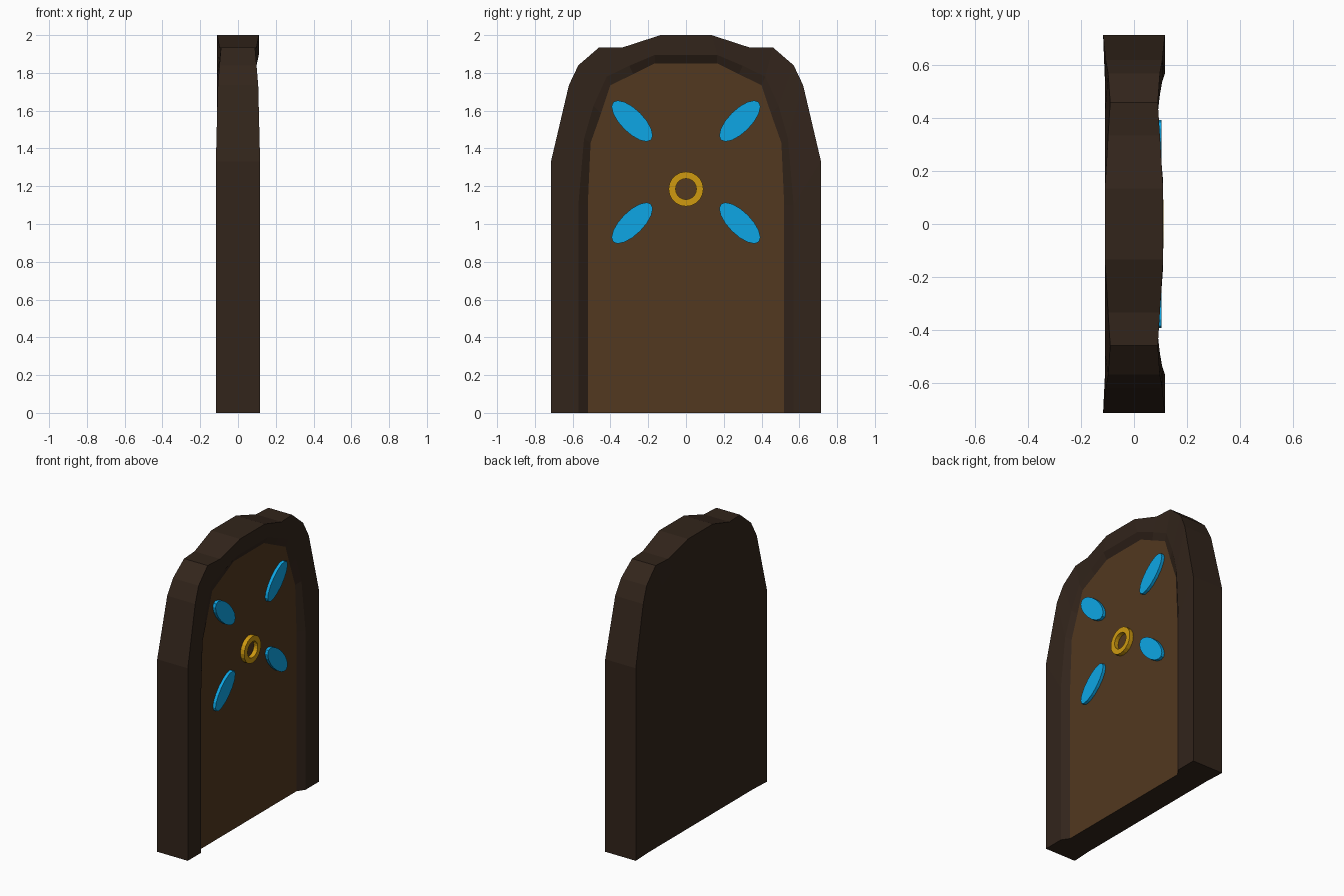
import bpy, bmesh
from math import cos, sin, pi, radians

if "Cube" in bpy.data.objects:
    bpy.data.objects.remove(bpy.data.objects["Cube"])


def material(name, rgb):
    m = bpy.data.materials.new(name)
    m.diffuse_color = (*rgb, 1)
    m.use_nodes = True
    m.node_tree.nodes["Principled BSDF"].inputs["Base Color"].default_value = m.diffuse_color
    return m


dark_wood = material("dark_wood", (0.032, 0.018, 0.011))
wood = material("wood", (0.085, 0.040, 0.014))
blue = material("blue", (0.004, 0.38, 0.78))
gold = material("gold", (0.62, 0.32, 0.005))


def finish(bm, name, mat):
    bmesh.ops.recalc_face_normals(bm, faces=bm.faces)
    mesh = bpy.data.meshes.new(name)
    bm.to_mesh(mesh)
    bm.free()
    mesh.materials.append(mat)
    obj = bpy.data.objects.new(name, mesh)
    bpy.context.collection.objects.link(obj)
    return obj


def arch(half, depths):
    """Mirror a half profile (y, z) into a full arch of (x, y, z) points."""
    right = [(x, y, z) for (y, z), x in zip(half, depths)]
    return right + [(x, -y, z) for x, y, z in reversed(right)]


# Half profiles of the arch, from the foot to the crown
OUTER = [(0.715, 0), (0.715, 1.33), (0.62, 1.735), (0.57, 1.84),
         (0.46, 1.935), (0.335, 1.935), (0.135, 2.0)]
RIM = [(0.57, 0), (0.57, 1.1), (0.54, 1.45), (0.49, 1.625),
       (0.42, 1.78), (0.30, 1.838), (0.165, 1.895)]
PANEL = [(0.52, 0), (0.52, 1.1), (0.505, 1.43), (0.45, 1.585),
         (0.40, 1.735), (0.28, 1.793), (0.165, 1.85)]
DEPTH = [0.117, 0.117, 0.107, 0.098, 0.09, 0.098, 0.11]
PANEL_X = 0.083

# Arched frame: recess bevel, front face, sides and closed back
bm = bmesh.new()
layers = [arch(PANEL, [PANEL_X] * 7), arch(RIM, DEPTH), arch(OUTER, DEPTH),
          arch(OUTER, [-d for d in DEPTH]), arch(RIM, [-0.11] * 7)]
rings = [[bm.verts.new(p) for p in layer] for layer in layers]
for a, b in zip(rings, rings[1:]):
    for i in range(len(a) - 1):
        bm.faces.new((a[i], a[i + 1], b[i + 1], b[i]))
bm.faces.new(rings[-1])
bm.faces.new([r[0] for r in rings] + [r[-1] for r in reversed(rings)])
finish(bm, "door_frame", dark_wood)

# Recessed front panel
bm = bmesh.new()
face = bm.faces.new([bm.verts.new(p) for p in layers[0]])
face.normal_update()
if face.normal.x < 0:
    face.normal_flip()
mesh_panel = bpy.data.meshes.new("door_panel")
bm.to_mesh(mesh_panel)
bm.free()
mesh_panel.materials.append(wood)
bpy.context.collection.objects.link(bpy.data.objects.new("door_panel", mesh_panel))


def oval(name, cy, cz, angle, a, b, x0, x1, mat, hole=0.0, sides=16):
    """Raised oval plate facing +x, with an optional concentric hole."""
    bm = bmesh.new()

    def ring(x, s):
        pts = []
        for i in range(sides):
            t = 2 * pi * i / sides
            u, v = a * s * cos(t), b * s * sin(t)
            pts.append(bm.verts.new((x, cy + u * cos(angle) - v * sin(angle),
                                     cz + u * sin(angle) + v * cos(angle))))
        return pts

    loops = [ring(x0, 1), ring(x1, 1)]
    if hole:
        loops += [ring(x1, hole), ring(x0, hole)]
        loops.append(loops[0])
    else:
        bm.faces.new(loops[0])
        bm.faces.new(loops[1])
    for p, q in zip(loops, loops[1:]):
        for i in range(sides):
            j = (i + 1) % sides
            bm.faces.new((p[i], p[j], q[j], q[i]))
    finish(bm, name, mat)


# Four blue oval inlays pointing outwards along the diagonals
for sy, side in ((1, "right"), (-1, "left")):
    for sz, row in ((1, "upper"), (-1, "lower")):
        oval(f"{row}_{side}_inlay", sy * 0.285, 1.275 + sz * 0.27,
             radians(45 * sy * sz), 0.142, 0.06, 0.08, 0.104, blue)

# Plain gold ring ornament in the middle
oval("gold_ring", 0, 1.185, 0, 0.092, 0.092, 0.08, 0.112, gold, hole=0.6, sides=20)
